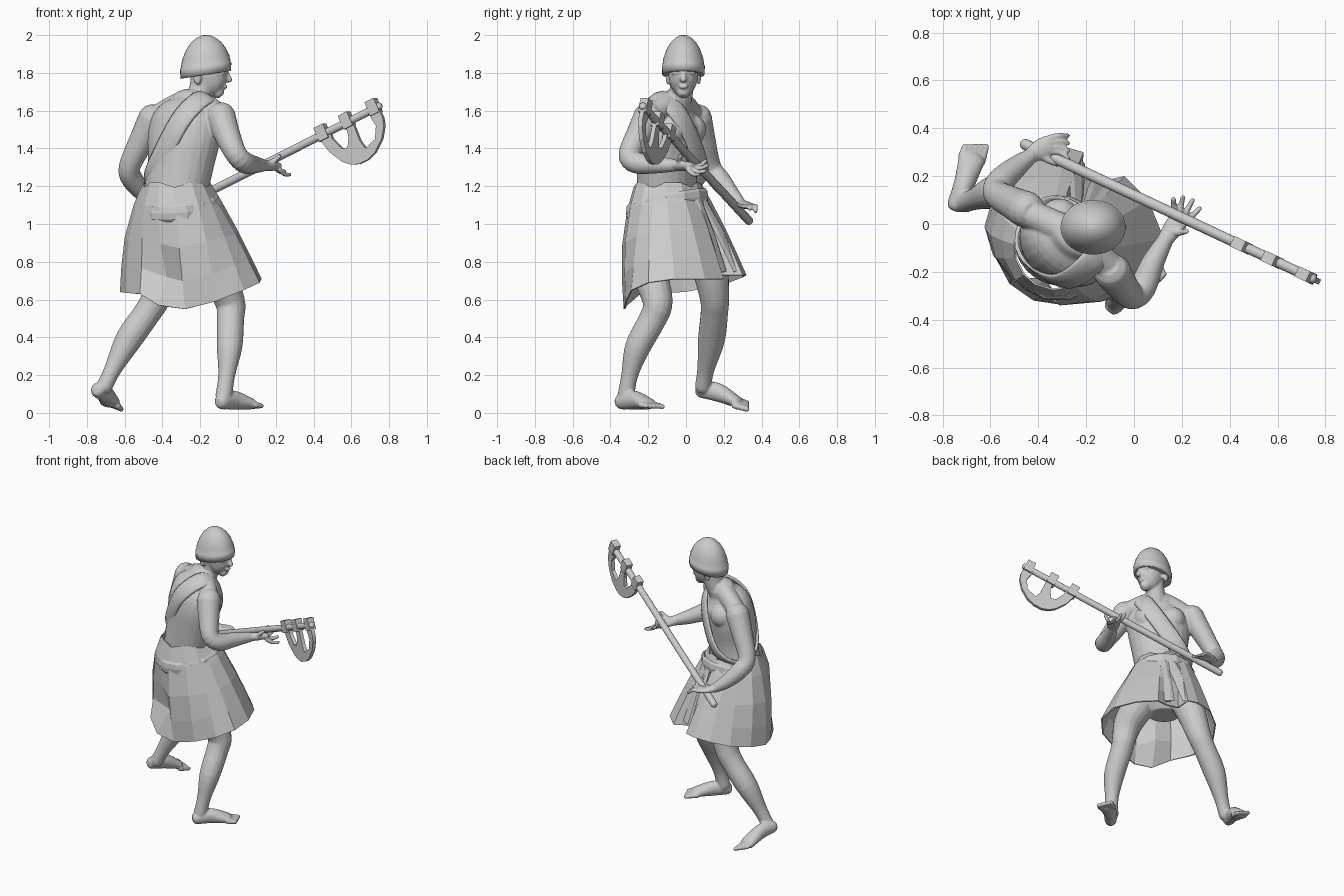
import bpy, bmesh, math
from mathutils import Vector as V, Matrix

R = V((0.826, -0.564, 0))      # body's right
F = V((0.564, 0.826, 0))       # body's forward


def finish(bm, name, smooth=True):
    bmesh.ops.recalc_face_normals(bm, faces=bm.faces)
    me = bpy.data.meshes.new(name)
    bm.to_mesh(me)
    bm.free()
    for p in me.polygons:
        p.use_smooth = smooth
    ob = bpy.data.objects.new(name, me)
    bpy.context.collection.objects.link(ob)
    return ob


def spline(pts, k, closed):
    n, out = len(pts), []
    get = (lambda i: pts[i % n]) if closed else (lambda i: pts[min(max(i, 0), n - 1)])
    for i in range(n if closed else n - 1):
        p0, p1, p2, p3 = (get(i + d) for d in (-1, 0, 1, 2))
        for j in range(k):
            t = j / k
            out.append([0.5 * (2 * b + (c - a) * t + (2 * a - 5 * b + 4 * c - d) * t * t
                               + (3 * b - a - 3 * c + d) * t ** 3) for a, b, c, d in zip(p0, p1, p2, p3)])
    return out if closed else out + [list(pts[-1])]


def tube(bm, pts, ref=None, closed=False, n=16, k=4):
    """Loft through (x, y, z, side radius, depth radius) with rounded ends."""
    s = spline([tuple(p) + (p[3],) if len(p) == 4 else tuple(p) for p in pts], k, closed)
    P = [V(p[:3]) for p in s]
    if ref is None:
        d = P[-1] - P[0]
        ref = V([1 if i == min(range(3), key=lambda q: abs(d[q])) else 0 for i in range(3)])
    rings = []
    m = len(P)
    for i in range(m):
        t = (P[(i + 1) % m] - P[i - 1] if closed else P[min(i + 1, m - 1)] - P[max(i - 1, 0)]).normalized()
        u = ref(P[i]) if callable(ref) else ref
        a = t.cross(u).normalized()
        b = t.cross(a)
        ra, rb = s[i][3:]
        ring = [(0, 1)]
        if not closed and i in (0, m - 1):
            sg = -1 if i == 0 else 1
            ring = [(0, 1), (sg * .45, .88), (sg * .8, .55)][::sg]
        for off, sc in ring:
            c = P[i] + t * off * min(ra, rb)
            rings.append([bm.verts.new(c + sc * (a * ra * math.cos(w) + b * rb * math.sin(w)))
                          for w in (2 * math.pi * j / n for j in range(n))])
    for q in range(len(rings) if closed else len(rings) - 1):
        A, B = rings[q], rings[(q + 1) % len(rings)]
        for j in range(n):
            bm.faces.new((A[j], A[(j + 1) % n], B[(j + 1) % n], B[j]))
    if not closed:
        bm.faces.new(rings[0])
        bm.faces.new(rings[-1])


def ball(bm, c, size):
    bmesh.ops.create_uvsphere(bm, u_segments=16, v_segments=10, radius=1,
                              matrix=Matrix.Translation(c) @ Matrix.Diagonal((*size, 1)))


# Body: overlapping lofts fused by a remesh
bm = bmesh.new()
tube(bm, [(-.33, -.09, .95, .18, .15), (-.33, -.1, 1.15, .175, .15), (-.305, -.1, 1.3, .182, .152),
          (-.287, -.09, 1.45, .205, .158), (-.272, -.08, 1.56, .19, .142), (-.25, -.06, 1.63, .12, .09)], F, n=24)
tube(bm, [(-.43, .04, 1.57, .06), (-.25, -.05, 1.65, .065), (-.1, -.18, 1.58, .06)])
tube(bm, [(-.24, -.05, 1.6, .07), (-.2, -.025, 1.7, .063), (-.18, -.017, 1.8, .068)])
for side in (-1, 1):           # chest muscles
    ball(bm, V((-.275, -.075, 1.5)) + R * side * .085 + F * .06, (.085, .085, .085))
# Head with nose, brow, lips and ears
tube(bm, [(-.107, -.014, 1.698, .036, .035), (-.125, -.014, 1.725, .062, .075), (-.145, -.014, 1.77, .077, .093),
          (-.16, -.014, 1.83, .083, .108), (-.165, -.014, 1.9, .08, .1)], V((1, 0, 0)))
tube(bm, [(-.061, -.014, 1.80, .012), (-.047, -.014, 1.763, .017)])
tube(bm, [(-.082, -.065, 1.802, .013), (-.064, -.014, 1.808, .014), (-.082, .039, 1.802, .013)])
ball(bm, (-.069, -.014, 1.727), (.013, .026, .012))
for y in (-.095, .067):
    ball(bm, (-.215, y, 1.77), (.022, .012, .034))
# Arms
tube(bm, [(-.09, -.2, 1.57, .078), (-.06, -.245, 1.48, .07), (-.01, -.3, 1.37, .058), (.035, -.265, 1.325, .058),
          (.08, -.16, 1.315, .048), (.135, -.06, 1.31, .033)], V((1, .3, .1)))
tube(bm, [(-.45, .06, 1.56, .078), (-.51, .09, 1.44, .068), (-.575, .13, 1.3, .057), (-.555, .18, 1.23, .057),
          (-.49, .24, 1.155, .046), (-.43, .285, 1.11, .032)], V((.6, -.6, .2)))
# Hands
tube(bm, [(.13, -.065, 1.31, .034, .027), (.165, -.015, 1.307, .043, .027), (.195, .03, 1.305, .044, .022)],
     V((-.2, .1, 1)))
for i, tip in enumerate([(.165, .105, 1.335), (.205, .112, 1.31), (.245, .1, 1.28), (.275, .065, 1.262)]):
    base = V((.168 + .017 * i, .045 - .012 * i, 1.308 - .006 * i))
    tip = V(tip)
    mid = (base + tip) / 2 - V((0, 0, .012))
    tube(bm, [(*base, .014), (*mid, .013), (*tip, .011)], n=10)
tube(bm, [(.145, -.03, 1.315, .018), (.19, -.035, 1.335, .015), (.22, -.03, 1.36, .012)], n=10)
tube(bm, [(-.43, .285, 1.11, .034, .025), (-.39, .315, 1.1, .042, .02), (-.355, .33, 1.095, .042, .018)], V((0, 0, 1)))
for i in range(4):
    b = V((-.355, .36 - .02 * i, 1.095))
    tube(bm, [(*b, .013), (*(b + V((.045, .01 - .004 * i, -.002))), .012),
              (*(b + V((.08, .008 - .011 * i, -.03 + .012 * i))), .01)], n=10)
tube(bm, [(-.4, .29, 1.1, .016), (-.35, .262, 1.095, .014), (-.32, .25, 1.085, .011)], n=10)
# Legs
tube(bm, [(-.24, -.17, .98, .11), (-.12, -.19, .76, .098), (-.043, -.15, .59, .08), (-.04, -.175, .5, .073),
          (-.045, -.255, .35, .068), (-.06, -.298, .2, .045), (-.075, -.318, .09, .045)], V((1, 1, 0)))
tube(bm, [(-.37, .03, .98, .11), (-.39, .12, .78, .097), (-.43, .15, .62, .08), (-.48, .15, .53, .073),
          (-.578, .135, .39, .072), (-.663, .105, .23, .046), (-.707, .09, .14, .043)], V((.4, 1, .3)))
# Feet with toes
for heel, mid, ballp, side in (((-.085, -.34, .06), (-.022, -.272, .068), (.06, -.205, .048), V((.67, -.74, 0))),
                               ((-.74, .085, .12), (-.71, .165, .11), (-.678, .27, .058), V((.9, -.3, -.3)))):
    tube(bm, [(*heel, .04, .042), (*mid, .044, .05), (*ballp, .056, .031)], V((0, 0, 1)))
    d = (V(ballp) - V(mid)).normalized()
    d.z *= .6
    for i in range(5):
        a = V(ballp) + side * (i - 2) * .022 - V((0, 0, .006))
        tube(bm, [(*a, .018), (*(a + d * (.078 - .008 * (i if side.z == 0 else 4 - i))), .014)], n=10)
body = finish(bm, "body")
m = body.modifiers.new("fuse", 'REMESH')
m.mode, m.voxel_size, m.use_smooth_shade = 'VOXEL', .0065, True
m = body.modifiers.new("soften", 'SMOOTH')
m.factor, m.iterations = .5, 4

# Helmet: egg-shaped dome with a brow band, tipped slightly back
bm = bmesh.new()
prof = [(.94, .0), (.98, .0), (1.0, .045), (.975, .05), (.92, .09), (.78, .135), (.6, .17), (.39, .194), (.2, .207), (.02, .211)]
rings = [[bm.verts.new((-.171 + .136 * r * math.cos(w), -.014 + .114 * r * math.sin(w),
                        1.79 + z + .022 * math.cos(w) * r * (1 - z / .25)))
          for w in (2 * math.pi * j / 32 for j in range(32))] for r, z in prof]
for A, B in zip(rings, rings[1:]):
    for j in range(32):
        bm.faces.new((A[j], A[j - 1], B[j - 1], B[j]))
bm.faces.new(rings[-1])
bm.faces.new(rings[0])
helmet = finish(bm, "helmet")

# Sash: flattened loop over the right shoulder to the left hip
bm = bmesh.new()
loop = [(.13, .0, 1.675), (.1, .115, 1.58), (0, .145, 1.42), (-.12, .115, 1.25), (-.175, -.01, 1.18),
        (-.12, -.14, 1.24), (-.01, -.172, 1.41), (.085, -.138, 1.58)]
pts = [(*(V((-.275, -.075, z)) + R * r + F * f), .06, .016) for r, f, z in loop]
tube(bm, pts, lambda p: p - V((-.29, -.08, 1.42)), True, 10)
sash = finish(bm, "sash")

# Kilt: faceted cloth from a snug waist to an uneven hem, split at the front
hem = [(.125, -.06, .71), (.115, -.2, .69), (.03, -.29, .65), (-.12, -.32, .59), (-.28, -.33, .55),
       (-.42, -.32, .57), (-.52, -.25, .63), (-.59, -.12, .635), (-.625, -.01, .64), (-.59, .11, .66),
       (-.51, .23, .69), (-.4, .305, .72), (-.28, .32, .73), (-.21, .3, .73), (-.22, .19, .73),
       (-.13, .18, .72), (-.04, .2, .71), (.06, .1, .71)]
bulge = (0, .018, .026, .015, 0)
bm = bmesh.new()
cols = []
for i, h in enumerate(hem):
    w = math.atan2(h[1] + .04, h[0] + .26)
    d = V((math.cos(w), math.sin(w), 0))
    top = V((-.325, -.1, 1.22 - .025 * (i % 3 == 1))) + d * .178
    col = []
    for j, t in enumerate((0, .2, .5, .77, 1)):
        p = top.lerp(V(h), t) + d * bulge[j] * (1.4 if 3 <= i <= 9 else .4)
        if i in (5, 6) and j in (2, 3):     # dented fold at the back
            p += V((.025, .045, 0)) * (j - 1 if i == 5 else .5)
        col.append(bm.verts.new(p))
    cols.append(col)
for A, B in zip(cols, cols[1:] + cols[:1]):
    for j in range(4):
        bm.faces.new((A[j], A[j + 1], B[j + 1], B[j]))
kilt = finish(bm, "kilt", False)
m = kilt.modifiers.new("thickness", 'SOLIDIFY')
m.thickness = .008

# Rolled waist cloth, sagging at the side
bm = bmesh.new()
pts = []
for i in range(14):
    w = 2 * math.pi * i / 14
    pts.append((-.318 + .207 * math.cos(w), -.1 + .207 * math.sin(w), 1.1 + .045 * math.sin(w + .35), .045, .016))
tube(bm, pts, lambda p: V((p.x + .32, p.y + .1, 0)), True, 8, 1)
waistband = finish(bm, "waistband", False)

# Hanging cloth ends at the front split of the kilt
bm = bmesh.new()
for x0, y0, x1, y1, z1 in ((-.24, .08, -.24, .275, .76), (-.19, .06, -.13, .19, .75)):
    tube(bm, [(x0, y0, 1.14, .03, .012), ((x0 + x1) / 2, (y0 + y1) / 2 + .005, (1.14 + z1) / 2, .04, .01),
              (x1, y1, z1, .045, .008)], F, n=6, k=1)
cloth_ends = finish(bm, "cloth_ends", False)


# Axe: everything lies in the upright plane of the shaft
def on_axe(x, z):
    return V((x, .335 - .467 * (x + .46), z))


def shaft_z(x):
    return 1.015 + .504 * (x + .46)


bm = bmesh.new()
tube(bm, [(*on_axe(-.455, shaft_z(-.455)), .023), (*on_axe(.745, shaft_z(.745)), .021)], V((0, 0, 1)), k=1)
shaft = finish(bm, "axe_shaft")

outline = [(.43, 1.48), (.45, 1.43), (.49, 1.38), (.555, 1.33), (.6, 1.315), (.645, 1.317), (.69, 1.34), (.73, 1.38),
           (.765, 1.45), (.777, 1.52), (.77, 1.565), (.735, 1.64), (.685, 1.6), (.70, 1.575), (.735, 1.52), (.73, 1.45),
           (.68, 1.40), (.65, 1.44), (.615, 1.53), (.575, 1.52), (.59, 1.46), (.585, 1.405), (.555, 1.40),
           (.505, 1.45), (.485, 1.5), (.44, 1.5)]
N = V((.423, .906, 0))
bm = bmesh.new()
face = bm.faces.new([bm.verts.new(on_axe(x, z) - N * .012) for x, z in outline])
ext = bmesh.ops.extrude_face_region(bm, geom=[face])["geom"]
bmesh.ops.translate(bm, verts=[v for v in ext if isinstance(v, bmesh.types.BMVert)], vec=N * .024)
U = (on_axe(1, shaft_z(1)) - on_axe(0, shaft_z(0))).normalized()
W = U.cross(N).normalized()
W = W if W.z > 0 else -W
rot = Matrix((U, N, W)).transposed().to_4x4()
for x in (.452, .58, .722):    # sockets gripping the shaft
    bmesh.ops.create_cube(bm, size=1, matrix=Matrix.Translation(on_axe(x, shaft_z(x)) + W * .01)
                          @ rot @ Matrix.Diagonal((.058, .047, .08, 1)))
axe_head = finish(bm, "axe_head", False)
